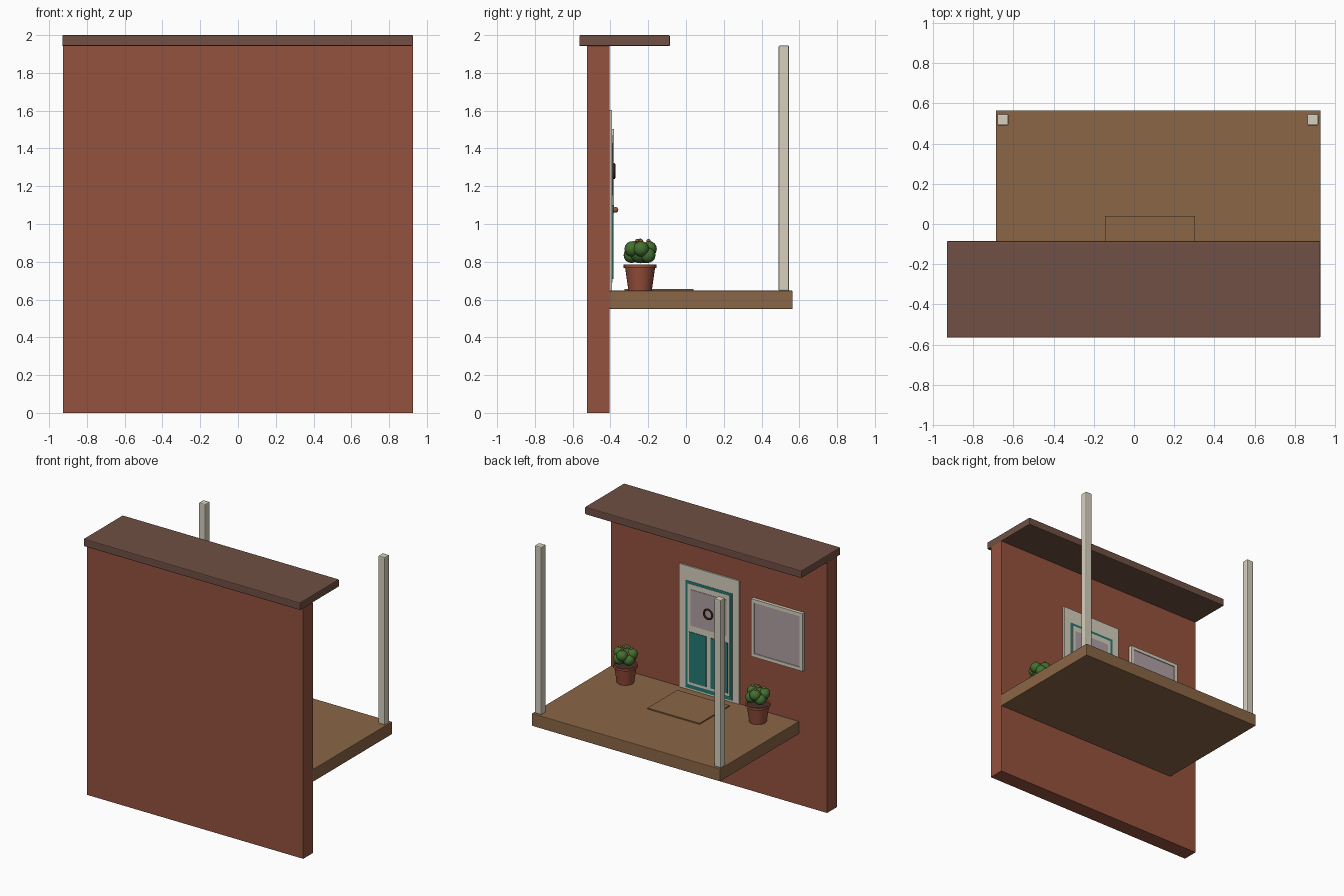
import bpy, bmesh, math, random
from mathutils import Vector

if "Cube" in bpy.data.objects:
    bpy.data.objects.remove(bpy.data.objects["Cube"])

random.seed(4)


def srgb(r, g, b):
    f = lambda c: ((c / 255 + 0.055) / 1.055) ** 2.4 if c > 10 else c / 3294
    return (f(r), f(g), f(b), 1)


def material(name, *rgb):
    m = bpy.data.materials.new(name)
    m.diffuse_color = srgb(*rgb)
    m.use_nodes = True
    m.node_tree.nodes["Principled BSDF"].inputs["Base Color"].default_value = m.diffuse_color
    return m


BRICK = material("brick red", 148, 82, 62)
ROOF = material("roof brown", 112, 80, 67)
WOOD = material("deck wood", 138, 102, 70)
CREAM = material("cream paint", 215, 208, 190)
TEAL = material("teal paint", 38, 122, 116)
GLASS = material("pale glass", 176, 160, 164)
CLAY = material("terracotta", 150, 78, 58)
LEAF = material("leaf green", 66, 112, 48)
COPPER = material("copper", 150, 88, 60)
DARK = material("dark brown", 72, 48, 40)


def finish(name, bm, mat, smooth=False):
    me = bpy.data.meshes.new(name)
    bm.to_mesh(me)
    bm.free()
    me.materials.append(mat)
    ob = bpy.data.objects.new(name, me)
    bpy.context.collection.objects.link(ob)
    if smooth:
        bpy.ops.object.select_all(action='DESELECT')
        ob.select_set(True)
        bpy.context.view_layer.objects.active = ob
        bpy.ops.object.shade_smooth_by_angle(angle=math.radians(40))
    return ob


def box(name, x, y, z, mat, bevel=0.0):
    """Box from (min, max) ranges on each axis."""
    bm = bmesh.new()
    bmesh.ops.create_cube(bm, size=1)
    for v in bm.verts:
        v.co = Vector([r[0] if c < 0 else r[1] for c, r in zip(v.co, (x, y, z))])
    if bevel:
        bmesh.ops.bevel(bm, geom=bm.edges[:], offset=bevel, segments=2,
                        profile=0.5, affect='EDGES')
    return finish(name, bm, mat)


def lathe(name, profile, centre, mat, sides=24):
    """Spin (radius, z) points round a vertical axis; end rings are capped."""
    bm = bmesh.new()
    rings = []
    for r, z in profile:
        rings.append([bm.verts.new((centre[0] + r * math.cos(2 * math.pi * i / sides),
                                    centre[1] + r * math.sin(2 * math.pi * i / sides), z))
                      for i in range(sides)])
    for a, b in zip(rings, rings[1:]):
        for i in range(sides):
            j = (i + 1) % sides
            bm.faces.new((a[i], a[j], b[j], b[i]))
    bm.faces.new(rings[0][::-1])
    bm.faces.new(rings[-1])
    return finish(name, bm, mat, True)


def balls(name, spots, mat, detail=3):
    """Several spheres (centre, radius) in one object."""
    bm = bmesh.new()
    for c, r in spots:
        new = bmesh.ops.create_icosphere(bm, subdivisions=detail, radius=r)["verts"]
        bmesh.ops.translate(bm, verts=new, vec=c)
    return finish(name, bm, mat, True)


# Wall, roof and deck
WALL = -0.405
box("wall", (-0.927, 0.927), (-0.525, WALL), (0, 1.942), BRICK)
box("roof", (-0.93, 0.927), (-0.565, -0.085), (1.942, 2.0), ROOF, 0.006)
box("deck", (-0.687, 0.927), (WALL, 0.565), (0.55, 0.647), WOOD, 0.004)
box("doormat", (-0.145, 0.302), (-0.325, 0.04), (0.645, 0.656), WOOD)

# Corner posts
for side, px in (("left", -0.652), ("right", 0.888)):
    box(side + "_post", (px - 0.028, px + 0.028), (0.49, 0.546), (0.645, 1.945), CREAM, 0.007)

# Door: cream surround, teal leaf showing as a thin edge, cream face, panels
CX = 0.078
box("door_surround", (CX - 0.258, CX + 0.258), (WALL, -0.393), (0.645, 1.603), CREAM)
box("door_leaf", (CX - 0.2, CX + 0.2), (-0.394, -0.391), (0.66, 1.49), TEAL)
box("door_face", (CX - 0.18, CX + 0.18), (-0.392, -0.389), (0.69, 1.47), CREAM)
box("door_glass", (CX - 0.155, CX + 0.155), (-0.390, -0.386), (1.15, 1.43), GLASS)
for side, s in (("left", -1), ("right", 1)):
    xs = sorted((CX + s * 0.02, CX + s * 0.165))
    box(side + "_door_panel", xs, (-0.390, -0.385), (0.71, 1.10), TEAL)
balls("door_knob", [(Vector((CX - 0.135, -0.373, 1.075)), 0.015)], COPPER, 2)
box("door_knob_stem", (CX - 0.141, CX - 0.129), (-0.39, -0.375), (1.069, 1.081), COPPER)

# Ring wreath on the door glass
bpy.ops.mesh.primitive_torus_add(location=(CX, -0.381, 1.28), rotation=(math.pi / 2, 0, 0),
                                 major_radius=0.036, minor_radius=0.007,
                                 major_segments=24, minor_segments=8)
ring = bpy.context.object
ring.name = "door_ring"
ring.data.materials.append(DARK)
bpy.ops.object.shade_smooth_by_angle(angle=math.radians(40))

# Window: four cream bars round a glass pane
X0, X1, Z0, Z1, T = -0.733, -0.293, 1.055, 1.502, 0.026
box("window_glass", (X0 + 0.01, X1 - 0.01), (WALL, -0.386), (Z0 + 0.01, Z1 - 0.01), GLASS)
for name, x, z in (("left", (X0, X0 + T), (Z0, Z1)), ("right", (X1 - T, X1), (Z0, Z1)),
                   ("bottom", (X0 + T, X1 - T), (Z0, Z0 + T)),
                   ("top", (X0 + T, X1 - T), (Z1 - T, Z1))):
    box("window_frame_" + name, x, (WALL, -0.38), z, CREAM)

# Potted plants
POT = [(0.062, 0.647), (0.079, 0.768), (0.088, 0.768), (0.088, 0.786),
       (0.078, 0.786), (0.075, 0.772)]
for side, px in (("left", -0.447), ("right", 0.69)):
    c = Vector((px, -0.243, 0))
    lathe(side + "_pot", POT, c, CLAY)
    lathe(side + "_soil", [(0.072, 0.76), (0.076, 0.776)], c, DARK)
    leaves = [(c + Vector((0, 0, 0.85)), 0.058)]
    flowers = []
    for i in range(7):
        a = 2 * math.pi * i / 7 + random.uniform(-0.2, 0.2)
        z = 0.835 if i % 2 else 0.868
        d = Vector((math.cos(a), math.sin(a), 0))
        leaves.append((c + d * 0.048 + Vector((0, 0, z)), 0.041))
        if i < 6:
            flowers.append((c + d * 0.045 + Vector((0, 0, z + 0.042)), 0.011))
    flowers.append((c + Vector((0, 0, 0.912)), 0.011))
    balls(side + "_foliage", leaves, LEAF)
    balls(side + "_flowers", flowers, COPPER, 2)
